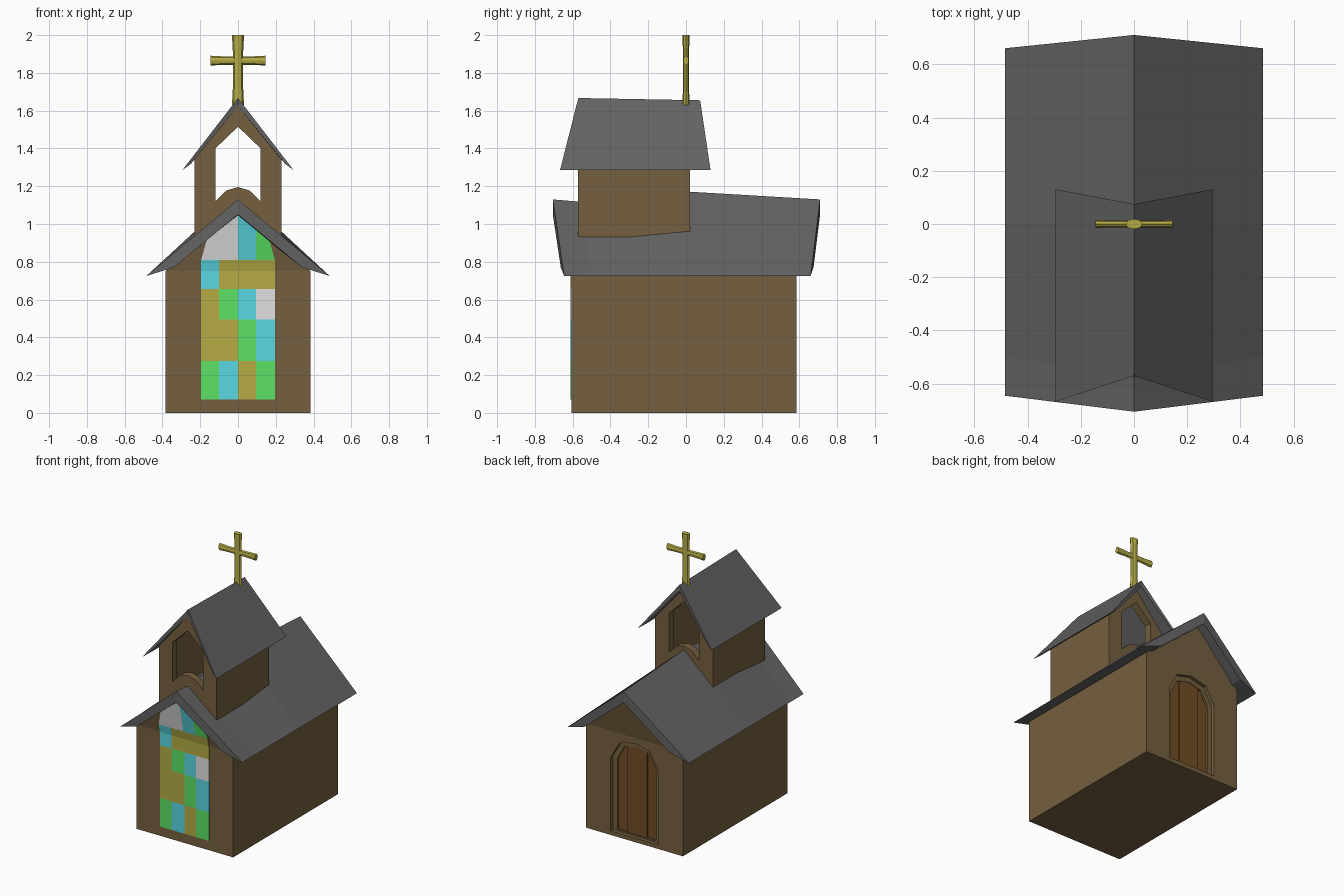
import bpy, bmesh
from mathutils import Vector

if "Cube" in bpy.data.objects:
    bpy.data.objects.remove(bpy.data.objects["Cube"])


def material(name, rgb):
    m = bpy.data.materials.new(name)
    m.diffuse_color = (*rgb, 1)
    m.use_nodes = True
    m.node_tree.nodes["Principled BSDF"].inputs["Base Color"].default_value = m.diffuse_color
    return m


WOOD = material("wall_brown", (0.18, 0.117, 0.05))
DOOR = material("door_brown", (0.17, 0.075, 0.02))
SLATE = material("roof_grey", (0.125, 0.125, 0.125))
GOLD = material("gold", (0.46, 0.41, 0.06))
CYAN = material("cyan_glass", (0.10, 0.68, 0.76))
GREEN = material("green_glass", (0.11, 0.76, 0.13))
WHITE = material("white_glass", (0.75, 0.75, 0.75))


def finish(name, bm, mat):
    bmesh.ops.recalc_face_normals(bm, faces=bm.faces[:])
    me = bpy.data.meshes.new(name)
    bm.to_mesh(me)
    bm.free()
    me.materials.append(mat)
    ob = bpy.data.objects.new(name, me)
    bpy.context.collection.objects.link(ob)
    return ob


def box(name, lo, hi, mat):
    bm = bmesh.new()
    bmesh.ops.create_cube(bm, size=1)
    for v in bm.verts:
        v.co = [l + (c + 0.5) * (h - l) for c, l, h in zip(v.co, lo, hi)]
    return finish(name, bm, mat)


def panel(name, outline, hole, y0, y1, mat):
    """Flat xz outline, optionally with a hole, extruded from y0 to y1."""
    bm = bmesh.new()
    for loop in filter(None, (outline, hole)):
        vs = [bm.verts.new((x, y0, z)) for x, z in loop]
        for i, v in enumerate(vs):
            bm.edges.new((vs[i - 1], v))
    bmesh.ops.triangle_fill(bm, edges=bm.edges[:], use_beauty=True)
    out = bmesh.ops.extrude_face_region(bm, geom=bm.faces[:])["geom"]
    moved = [g for g in out if isinstance(g, bmesh.types.BMVert)]
    bmesh.ops.translate(bm, verts=moved, vec=(0, y1 - y0, 0))
    return finish(name, bm, mat)


def mirrored(half):
    """Right-hand outline from bottom to top, closed by its mirror image."""
    return half + [(-x, z) for x, z in reversed(half) if x > 0]


def gable_roof(name, half, eave_z, sections, inner_x, inner_z, thick):
    """Loft of wedge sections (ridge y, ridge z, eave y)."""
    bm = bmesh.new()
    rings = []
    for yr, zr, ye in sections:
        pts = [(-half, eave_z), (0, zr), (half, eave_z),
               (inner_x, inner_z), (0, zr - thick), (-inner_x, inner_z)]
        rings.append([bm.verts.new((x, yr + (ye - yr) * abs(x) / half, z)) for x, z in pts])
    for a, b in zip(rings, rings[1:]):
        for i in range(6):
            bm.faces.new((a[i - 1], a[i], b[i], b[i - 1]))
    for r in (rings[0], rings[-1]):
        bm.faces.new((r[0], r[1], r[4], r[5]))
        bm.faces.new((r[1], r[2], r[3], r[4]))
    return finish(name, bm, SLATE)


FRONT, BACK, EAVE, LEAN = -0.605, 0.585, 0.75, 0.2


def lean(z):
    return LEAN * max(0, z - EAVE)


# Main hall: solid block plus a back wall with the door opening
box("hall", (-0.385, FRONT, 0), (0.385, BACK - 0.05, EAVE), WOOD)
opening = mirrored([(0.19, 0.03), (0.19, 0.56), (0.12, 0.68), (0, 0.71)])
panel("back_wall", [(-0.385, 0), (0.385, 0), (0.385, EAVE), (-0.385, EAVE)],
      opening, BACK - 0.05, BACK, WOOD)

# Gable ends lean outwards under the roof
gable = panel("gables", [(-0.385, EAVE), (0.385, EAVE), (0, 1.07)], None, FRONT, BACK, WOOD)
for v in gable.data.vertices:
    v.co.y += lean(v.co.z) * (1 if v.co.y > 0 else -1)

# Door frame and planks
inner = mirrored([(0.155, 0.04), (0.155, 0.55), (0.1, 0.65), (0, 0.675)])
panel("door_frame", opening, inner, BACK - 0.05, BACK - 0.025, WOOD)
for s in (-1, 1):
    panel("door_inner_plank", [(0, 0.03), (s * 0.08, 0.03), (s * 0.08, 0.657), (0, 0.68)],
          None, BACK - 0.05, BACK - 0.03, DOOR)
    panel("door_outer_plank", [(s * 0.08, 0.03), (s * 0.16, 0.03), (s * 0.16, 0.56),
                               (s * 0.1, 0.655), (s * 0.08, 0.66)],
          None, BACK - 0.05, BACK - 0.038, DOOR)

# Stained glass window: thin panes row by row, left to right
cols = [-0.195, -0.1, 0, 0.095, 0.195]
rows = [(0.07, 0.275, (GREEN, CYAN, GOLD, GREEN)),
        (0.275, 0.495, (GOLD, GOLD, GREEN, CYAN)),
        (0.495, 0.655, (GOLD, GREEN, CYAN, WHITE)),
        (0.655, 0.75, (CYAN, GOLD, GOLD, GOLD)),
        (0.75, 0.81, (CYAN, GOLD, GOLD, GOLD)),
        (0.81, None, (WHITE, WHITE, CYAN, GREEN))]
for z0, z1, mats in rows:
    for i, mat in enumerate(mats):
        a, b = cols[i], cols[i + 1]
        if z1:
            pts = [(a, z0), (b, z0), (b, z1), (a, z1)]
        else:
            # pointed top of the window
            n, f = sorted((a, b), key=abs)
            s = 1 if a + b > 0 else -1
            top = lambda x: 1.05 - 0.788 * abs(x)
            if abs(f) > 0.165:
                pts = [(n, z0), (f, z0), (s * 0.165, top(0.165)), (n, top(n))]
            else:
                pts = [(n, z0), (f, z0), (f, top(f)), (n, top(n))]
        pane = panel("window_pane", pts, None, FRONT - 0.006, FRONT + 0.002, mat)
        for v in pane.data.vertices:
            v.co.y -= lean(v.co.z)

# Main roof
gable_roof("main_roof", 0.485, 0.725,
           [(-0.705, 1.13, -0.645), (-0.56, 1.118, -0.5), (0.0, 1.172, 0.0), (0.71, 1.13, 0.66)],
           0.34, 0.77, 0.08)

# Bell tower: pierced front and back walls, plain side walls
tower = mirrored([(0.23, 0.9), (0.23, 1.345), (0, 1.63)])
bell_opening = [(-0.12, 1.12), (-0.06, 1.178), (0, 1.195), (0.06, 1.178), (0.12, 1.12),
                (0.12, 1.4), (0, 1.515), (-0.12, 1.4)]
panel("tower_front", tower, bell_opening, -0.572, -0.522, WOOD)
panel("tower_back", tower, bell_opening, -0.03, 0.022, WOOD)
for s in (-1, 1):
    xs = sorted((s * 0.19, s * 0.23))
    box("tower_side", (xs[0], -0.522, 0.9), (xs[1], -0.03, 1.345), WOOD)
gable_roof("tower_roof", 0.295, 1.285, [(-0.57, 1.667, -0.667), (0.075, 1.655, 0.13)],
           0.25, 1.318, 0.045)


# Cross: eight-sided bars, slightly wider at the ends
def bar(name, centre, length, rx, ry, along_x):
    bm = bmesh.new()
    bmesh.ops.create_cone(bm, cap_ends=True, segments=8, radius1=1, radius2=1, depth=length)
    sides = [e for e in bm.edges if abs(e.verts[0].co.z - e.verts[1].co.z) > 0.01]
    bmesh.ops.subdivide_edges(bm, edges=sides, cuts=3)
    for v in bm.verts:
        k = 1 if abs(v.co.z) > length * 0.4 else 0.85
        p = Vector((v.co.x * rx * k, v.co.y * ry * k, v.co.z))
        v.co = Vector(centre) + (Vector((p.z, p.y, p.x)) if along_x else p)
    return finish(name, bm, GOLD)


bar("cross_post", (0, 0, 1.815), 0.37, 0.032, 0.019, False)
bar("cross_arm", (0, 0, 1.865), 0.29, 0.026, 0.015, True)
